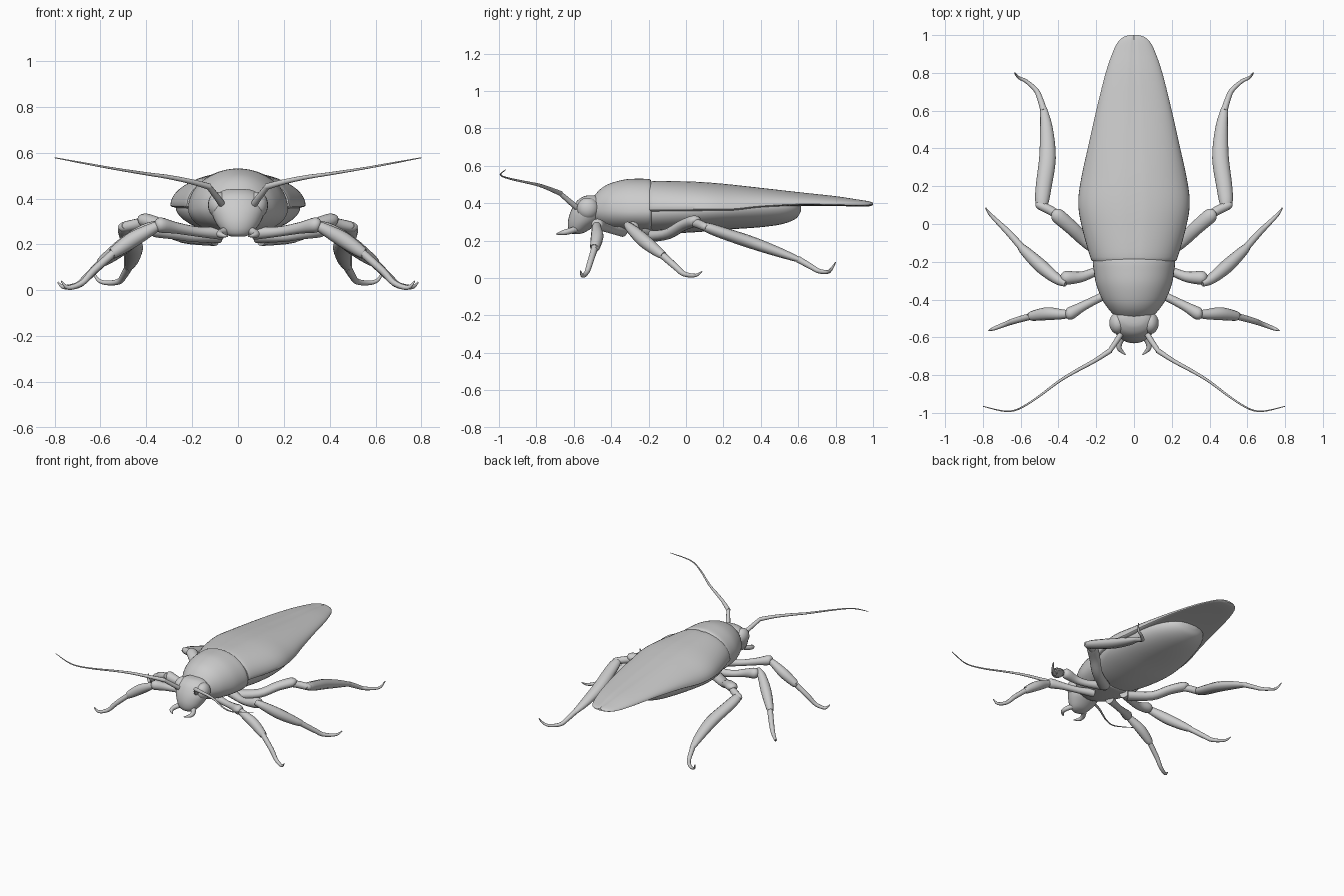
import bpy, math
from mathutils import Vector


def make_object(name, rings, mirror=False, angle=40):
    """Skin closed rings of equal length and cap both ends."""
    n = len(rings[0])
    verts = [v for r in rings for v in r]
    faces = [(i * n + j, i * n + (j + 1) % n, (i + 1) * n + (j + 1) % n, (i + 1) * n + j)
             for i in range(len(rings) - 1) for j in range(n)]
    faces += [tuple(reversed(range(n))), tuple(range(len(verts) - n, len(verts)))]
    me = bpy.data.meshes.new(name)
    me.from_pydata(verts, [], faces)
    ob = bpy.data.objects.new(name, me)
    bpy.context.collection.objects.link(ob)
    bpy.ops.object.select_all(action='DESELECT')
    ob.select_set(True)
    bpy.context.view_layer.objects.active = ob
    bpy.ops.object.mode_set(mode='EDIT')
    bpy.ops.mesh.select_all(action='SELECT')
    bpy.ops.mesh.normals_make_consistent(inside=False)
    bpy.ops.object.mode_set(mode='OBJECT')
    bpy.ops.object.shade_smooth_by_angle(angle=math.radians(angle))
    if mirror:
        ob.modifiers.new("mirror", 'MIRROR').use_mirror_merge = False
    return ob


def smooth(rows, steps):
    """Catmull-Rom interpolation of equal-length rows."""
    p = [rows[0]] + list(rows) + [rows[-1]]
    out = []
    for i in range(1, len(p) - 2):
        for s in range(steps):
            t = s / steps
            out.append([0.5 * (2 * b + (c - a) * t + (2 * a - 5 * b + 4 * c - d) * t * t
                               + (3 * b - a - 3 * c + d) * t ** 3)
                        for a, b, c, d in zip(*p[i - 1:i + 3])])
    return out + [list(rows[-1])]


def body(name, rows, seam=0.0, n=48):
    """Loft along y; rows are y, half width, top z, widest z, bottom z."""
    rings = []
    for y, w, top, mid, bot in smooth(rows, 5):
        ring = []
        for j in range(n):
            a = 2 * math.pi * j / n
            s = math.sin(a)
            z = mid + (top - mid if s > 0 else mid - bot) * s
            if j == n // 4:
                z -= seam
            ring.append((w * math.cos(a), y, z))
        rings.append(ring)
    return make_object(name, rings)


def limb(name, rows, steps=4, flat=1.0, n=12):
    """Tapered mirrored tube; rows are x, y, z, radius; flat scales the height."""
    pts = smooth(rows, steps)
    rings = []
    for i, p in enumerate(pts):
        d = (Vector(pts[min(i + 1, len(pts) - 1)][:3]) - Vector(pts[max(i - 1, 0)][:3])).normalized()
        side = d.cross(Vector((0, 0, 1))).normalized()
        up = side.cross(d)
        c, r = Vector(p[:3]), p[3]
        rings.append([c + side * r * math.cos(2 * math.pi * j / n)
                      + up * r * flat * math.sin(2 * math.pi * j / n) for j in range(n)])
    return make_object(name, rings, mirror=True)


# Folded wings with a fine centre seam
body("folded_wings", [
    (-.195, .215, .505, .37, .34), (-.175, .232, .52, .37, .34), (0, .28, .518, .37, .34),
    (.12, .295, .512, .37, .345), (.25, .278, .5, .37, .35), (.4, .245, .483, .385, .37),
    (.6, .2, .46, .395, .385), (.8, .15, .438, .393, .385), (.92, .108, .42, .39, .382),
    (.97, .08, .412, .392, .383), (.99, .055, .407, .393, .386), (1.0, .025, .402, .394, .39)],
    seam=.004)

# Abdomen under the wings
body("abdomen", [
    (-.25, .17, .42, .35, .25), (-.1, .235, .42, .36, .24), (.05, .27, .42, .365, .245),
    (.2, .265, .42, .37, .258), (.4, .22, .42, .38, .272), (.52, .17, .41, .38, .29),
    (.59, .11, .4, .38, .32), (.615, .04, .39, .38, .36)])

# Thorax shield
body("thorax_shield", [
    (-.495, .085, .425, .36, .3), (-.488, .1, .443, .36, .29), (-.45, .135, .482, .36, .27),
    (-.4, .168, .508, .36, .255), (-.32, .2, .528, .355, .245), (-.24, .214, .531, .355, .24),
    (-.195, .217, .528, .355, .24), (-.185, .205, .515, .355, .25)])

# Head, lofted downward: z, half width, front y, back y
head = []
for z, w, f, b in smooth([(.442, .03, -.525, -.48), (.435, .065, -.55, -.46), (.41, .1, -.585, -.44),
                          (.36, .118, -.615, -.435), (.31, .105, -.63, -.45), (.27, .08, -.63, -.5),
                          (.245, .055, -.62, -.54), (.235, .03, -.605, -.57)], 4):
    head.append([(w * math.cos(2 * math.pi * j / 32),
                  (f + b) / 2 + (b - f) / 2 * math.sin(2 * math.pi * j / 32), z) for j in range(32)])
make_object("head", head)

# Eyes
eye = []
for i in range(1, 16):
    t = math.pi * i / 16
    eye.append([(.085 + .046 * math.sin(t) * math.cos(2 * math.pi * j / 20),
                 -.525 + .058 * math.sin(t) * math.sin(2 * math.pi * j / 20),
                 .372 + .058 * math.cos(t)) for j in range(20)])
make_object("eyes", eye, mirror=True)

# Antennae
limb("antenna_bases", [(.06, -.56, .36, .014), (.08, -.6, .39, .015), (.13, -.675, .455, .012)])
limb("antennae", [(.125, -.67, .452, .014), (.21, -.725, .475, .011), (.31, -.78, .495, .009),
                  (.4, -.835, .508, .007), (.55, -.945, .532, .005), (.66, -.992, .552, .004),
                  (.8, -.965, .578, .002)])

# Mouth pincers
limb("mouth_pincers", [(.05, -.585, .262, .018), (.075, -.625, .25, .016), (.077, -.66, .242, .013),
                       (.045, -.692, .235, .003)])

# Front legs
limb("front_thighs", [(.07, -.34, .25, .03), (.17, -.385, .255, .022), (.27, -.435, .272, .025),
                      (.34, -.475, .285, .033), (.36, -.482, .285, .015)])
limb("front_shins", [(.335, -.475, .288, .018), (.38, -.478, .265, .026), (.46, -.475, .22, .034),
                     (.54, -.487, .165, .026), (.55, -.49, .16, .017)])
limb("front_feet", [(.54, -.487, .165, .018), (.63, -.512, .085, .016), (.68, -.53, .032, .013),
                    (.74, -.553, .012, .01), (.77, -.565, .04, .003)])

# Middle legs
limb("middle_thighs", [(.08, -.2, .24, .034), (.2, -.25, .235, .024), (.28, -.28, .25, .028),
                       (.36, -.285, .268, .036), (.385, -.29, .27, .016)])
limb("middle_shins", [(.36, -.315, .285, .018), (.41, -.29, .26, .028), (.49, -.225, .2, .036),
                      (.57, -.15, .14, .028), (.6, -.12, .12, .02)])
limb("middle_feet", [(.58, -.14, .135, .02), (.66, -.05, .055, .017), (.7, -.01, .022, .014),
                     (.76, .05, .014, .009), (.785, .085, .035, .003)])

# Hind legs
limb("hind_thighs", [(.1, -.19, .225, .04), (.24, -.1, .235, .036), (.33, -.02, .28, .037),
                     (.405, .045, .305, .038), (.425, .06, .3, .02)], flat=.8)
limb("hind_knees", [(.38, .02, .3, .02), (.43, .065, .29, .024), (.5, .1, .275, .022),
                    (.515, .11, .27, .01)])
limb("hind_shins", [(.485, .08, .282, .022), (.487, .12, .268, .036), (.478, .2, .24, .042),
                    (.458, .35, .19, .044), (.463, .5, .137, .034), (.477, .6, .1, .02),
                    (.482, .62, .095, .014)], flat=.75)
limb("hind_feet", [(.477, .6, .1, .018), (.5, .67, .06, .015), (.52, .71, .038, .013),
                   (.57, .755, .032, .01), (.61, .775, .045, .008), (.632, .8, .085, .003)])
